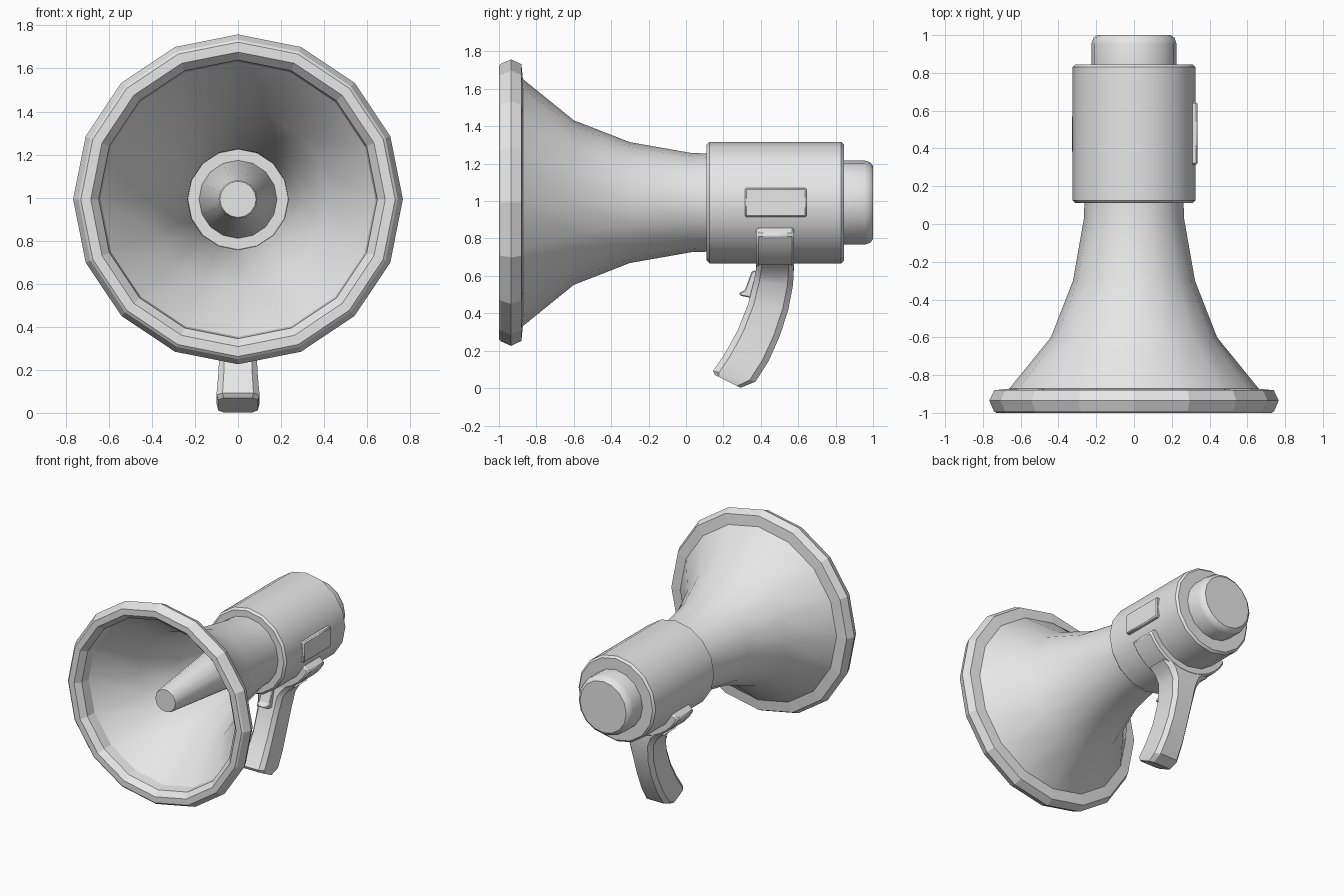
import bpy, bmesh, math

if "Cube" in bpy.data.objects:
    bpy.data.objects.remove(bpy.data.objects["Cube"])

CZ = 0.992  # height of the horn axis

grey = bpy.data.materials.new("light_grey")
grey.diffuse_color = (0.8, 0.8, 0.8, 1)
grey.use_nodes = True
grey.node_tree.nodes["Principled BSDF"].inputs["Base Color"].default_value = grey.diffuse_color


def finish(name, bm, smooth=35, bevel=0):
    bmesh.ops.remove_doubles(bm, verts=bm.verts, dist=1e-5)
    bmesh.ops.recalc_face_normals(bm, faces=bm.faces)
    me = bpy.data.meshes.new(name)
    bm.to_mesh(me)
    bm.free()
    ob = bpy.data.objects.new(name, me)
    bpy.context.collection.objects.link(ob)
    me.materials.append(grey)
    if smooth:
        me.shade_smooth()
        me.set_sharp_from_angle(angle=math.radians(smooth))
    if bevel:
        m = ob.modifiers.new("bevel", 'BEVEL')
        m.width, m.segments = bevel, 1
        m.limit_method = 'ANGLE'
    return ob


def lathe(name, profile, closed=False, smooth=35, n=16):
    """Turn (y, radius) points around the horn axis."""
    bm = bmesh.new()
    rings = []
    for y, r in profile:
        rings.append([bm.verts.new((r * math.sin(k * math.tau / n), y,
                                    CZ + r * math.cos(k * math.tau / n))) for k in range(n)])
    pairs = list(zip(rings, rings[1:]))
    if closed:
        pairs.append((rings[-1], rings[0]))
    for a, b in pairs:
        for k in range(n):
            j = (k + 1) % n
            bm.faces.new((a[k], a[j], b[j], b[k]))
    if not closed:
        bm.faces.new(rings[0])
        bm.faces.new(rings[-1])
    return finish(name, bm, smooth)


def loft(name, rings, smooth=35, bevel=0):
    """Skin a list of equal-sized point rings and cap both ends."""
    bm = bmesh.new()
    rv = [[bm.verts.new(p) for p in ring] for ring in rings]
    for a, b in zip(rv, rv[1:]):
        for k in range(len(a)):
            j = (k + 1) % len(a)
            bm.faces.new((a[k], a[j], b[j], b[k]))
    bm.faces.new(rv[0])
    bm.faces.new(rv[-1])
    return finish(name, bm, smooth, bevel)


# Flared bell with an outer and an inner wall
lathe("bell", [(-0.89, 0.675), (-0.6, 0.44), (-0.3, 0.323), (0.03, 0.265), (0.13, 0.262),
               (0.13, 0.228), (0.02, 0.235), (-0.3, 0.298), (-0.6, 0.415), (-0.89, 0.642)],
      closed=True)

# Faceted rim around the mouth
lathe("bell_rim", [(-0.872, 0.66), (-0.88, 0.74), (-0.935, 0.766), (-0.99, 0.742),
                   (-1.0, 0.73), (-1.0, 0.684), (-0.96, 0.647), (-0.88, 0.638)],
      closed=True, smooth=0)

# Throat plate and inner sound cone
lathe("throat_plate", [(0.05, 0.24), (0.12, 0.24)])
lathe("inner_cone", [(0.06, 0.182), (-0.86, 0.09), (-0.875, 0.084)])

# Main body and rear cap
lathe("body", [(0.11, 0.31), (0.125, 0.325), (0.83, 0.325), (0.845, 0.31)])
lathe("rear_cap", [(0.82, 0.225), (0.955, 0.225), (0.985, 0.215), (1.0, 0.195)])

# Side plate on the right
loft("side_plate", [[(x, 0.315, 0.915), (x, 0.645, 0.915), (x, 0.645, 1.07), (x, 0.315, 1.07)]
                    for x in (0.28, 0.337)], bevel=0.008)

# Curved saddle that carries the handle under the body
saddle = []
for i in range(13):
    a = math.radians(-153 + i * 126 / 12)
    end = i in (0, 12)
    b = a + (math.radians(3.5) * (1 if i else -1) if end else 0)
    ri, ro = 0.30, 0.376
    c, s, ci, si = math.cos(a), math.sin(a), math.cos(b), math.sin(b)
    saddle.append([(ri * ci, 0.375, CZ + ri * si), (ro * c, 0.375, CZ + ro * s),
                   (ro * c, 0.578, CZ + ro * s), (ri * ci, 0.578, CZ + ri * si)])
loft("handle_saddle", saddle, bevel=0.012)

# Curved grip: (front y, front z, back y, back z, half width)
grip = [(0.378, 0.66, 0.576, 0.66, 0.20), (0.372, 0.62, 0.576, 0.62, 0.145),
        (0.362, 0.57, 0.572, 0.55, 0.105), (0.332, 0.45, 0.547, 0.42, 0.088),
        (0.272, 0.30, 0.502, 0.28, 0.085), (0.205, 0.18, 0.442, 0.145, 0.092),
        (0.145, 0.092, 0.372, 0.035, 0.10), (0.155, 0.07, 0.292, 0.002, 0.092)]
rings = []
for fy, fz, by, bz, w in grip:
    t = 0.14  # chamfer share of the depth
    ring = []
    for x, u in ((-0.72, 0), (0.72, 0), (1, t), (1, 1 - t), (0.72, 1), (-0.72, 1),
                 (-1, 1 - t), (-1, t)):
        ring.append((x * w, fy + (by - fy) * u, fz + (bz - fz) * u))
    rings.append(ring)
loft("handle_grip", rings, smooth=30)

# Trigger
side = [(0.375, 0.63), (0.352, 0.625), (0.315, 0.525), (0.285, 0.51), (0.288, 0.495),
        (0.345, 0.483), (0.40, 0.50)]
loft("trigger", [[(x, y, z) for y, z in side] for x in (-0.045, 0.045)], bevel=0.005)
